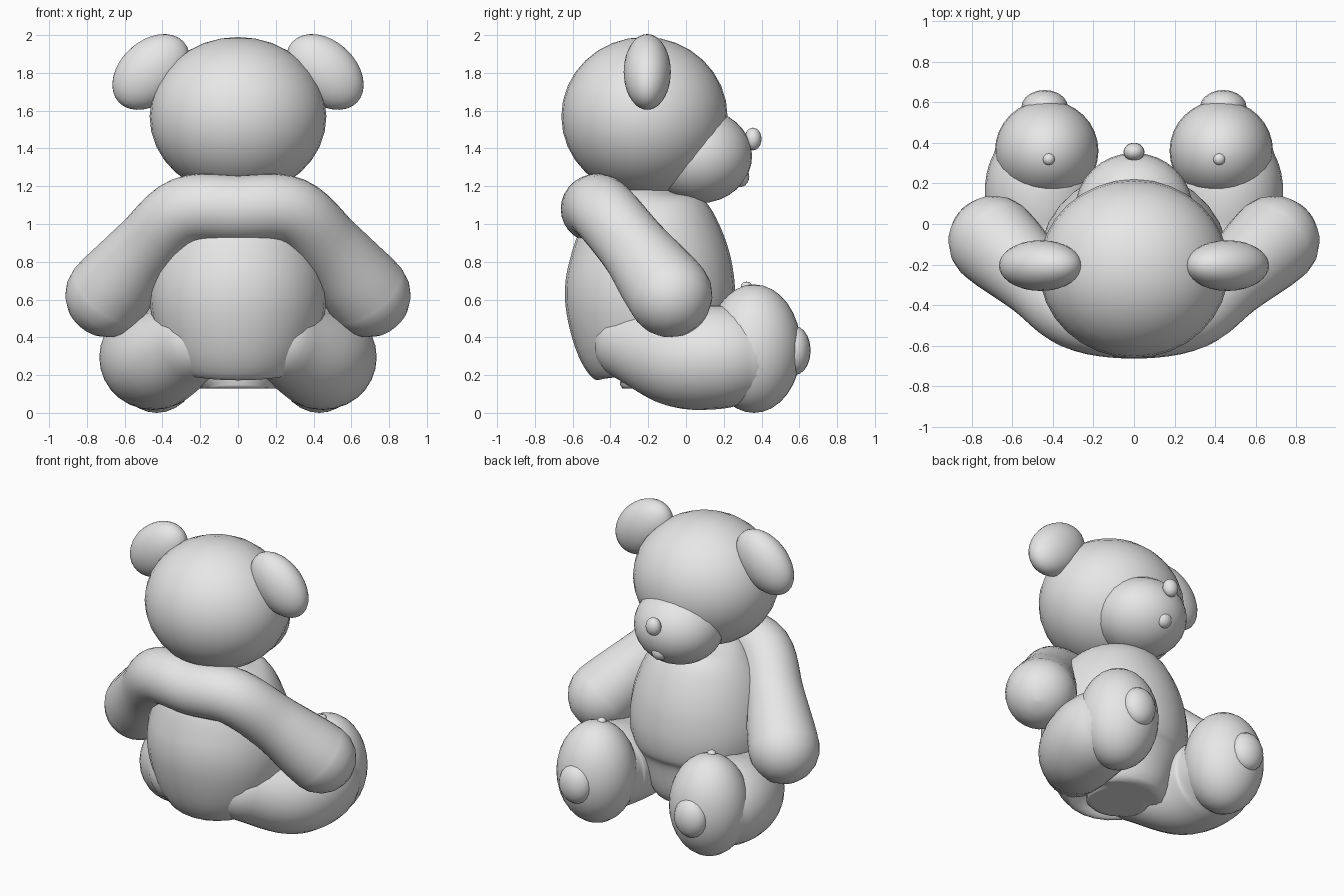
import bpy
import bmesh
import math
from mathutils import Vector

cube = bpy.data.objects.get("Cube")
if cube:
    bpy.data.objects.remove(cube, do_unlink=True)

GREY = (0.8, 0.8, 0.8, 1.0)
plush = bpy.data.materials.new("plush_grey")
plush.use_nodes = True
plush.diffuse_color = GREY
plush.node_tree.nodes["Principled BSDF"].inputs["Base Color"].default_value = GREY


def finish(name, bm):
    """Turn a bmesh into a smooth shaded object."""
    bmesh.ops.recalc_face_normals(bm, faces=bm.faces)
    mesh = bpy.data.meshes.new(name)
    bm.to_mesh(mesh)
    bm.free()
    mesh.materials.append(plush)
    for poly in mesh.polygons:
        poly.use_smooth = True
    obj = bpy.data.objects.new(name, mesh)
    bpy.context.collection.objects.link(obj)
    return obj


def ball(name, centre, radii, tilt=0.0, detail=32):
    """Ellipsoid, tilted about the y axis."""
    bm = bmesh.new()
    bmesh.ops.create_uvsphere(bm, u_segments=detail, v_segments=detail // 2, radius=1)
    obj = finish(name, bm)
    obj.location = centre
    obj.scale = radii
    obj.rotation_euler.y = math.radians(tilt)
    return obj


def spline(points, steps=6):
    """Smooth a list of (x, y, z, radius) points."""
    pts = [Vector(p) for p in points]
    pts = [2 * pts[0] - pts[1]] + pts + [2 * pts[-1] - pts[-2]]
    out = []
    for a, b, c, d in zip(pts, pts[1:], pts[2:], pts[3:]):
        for i in range(steps):
            t = i / steps
            out.append(0.5 * (2 * b + (c - a) * t + (2 * a - 5 * b + 4 * c - d) * t ** 2
                              + (3 * b - a - 3 * c + d) * t ** 3))
    return out + [pts[-2]]


def round_end(tip, before, steps=5):
    """Rings that close a tube with a dome."""
    out = (tip.xyz - before.xyz).normalized()
    rings = []
    for i in range(1, steps + 1):
        a = math.radians(88) * i / steps
        centre = tip.xyz + out * tip.w * math.sin(a)
        rings.append(Vector((*centre, tip.w * math.cos(a))))
    return rings


def tube(name, points, ref, sides=28):
    """Stuffed tube of varying radius along a smooth path."""
    path = spline(points)
    path = round_end(path[0], path[1])[::-1] + path + round_end(path[-1], path[-2])
    bm = bmesh.new()
    rings = []
    for i, p in enumerate(path):
        along = (path[min(i + 1, len(path) - 1)].xyz - path[max(i - 1, 0)].xyz).normalized()
        u = along.cross(Vector(ref)).normalized()
        v = along.cross(u)
        angles = [2 * math.pi * k / sides for k in range(sides)]
        rings.append([bm.verts.new(p.xyz + p.w * (u * math.cos(a) + v * math.sin(a)))
                      for a in angles])
    for r0, r1 in zip(rings, rings[1:]):
        for k in range(sides):
            n = (k + 1) % sides
            bm.faces.new((r0[k], r0[n], r1[n], r1[k]))
    bm.faces.new(rings[0])
    bm.faces.new(rings[-1])
    return finish(name, bm)


# Torso, a little wider than deep
torso = tube("torso", [
    (0, -0.15, 0.16, 0.20), (0, -0.14, 0.22, 0.32), (0, -0.18, 0.40, 0.41),
    (0, -0.19, 0.60, 0.45), (0, -0.19, 0.80, 0.43), (0, -0.20, 1.00, 0.36),
    (0, -0.22, 1.13, 0.25), (0, -0.22, 1.20, 0.12)], (0, 1, 0))
torso.scale.x = 1.04
for v in torso.data.vertices:
    v.co.z = max(v.co.z, 0.13)

# Both arms, one sausage running across the back of the shoulders
half = [(0.28, -0.44, 1.07, 0.18), (0.48, -0.28, 0.88, 0.185),
        (0.62, -0.15, 0.71, 0.215), (0.69, -0.085, 0.625, 0.225)]
other = [(-x, y, z, r) for x, y, z, r in reversed(half)]
tube("arms", other + [(0, -0.485, 1.08, 0.178)] + half, (0, 1, 0))

# Head and face
ball("head", (0, -0.22, 1.57), (0.468, 0.44, 0.42))
ball("muzzle", (0, 0.07, 1.36), (0.29, 0.28, 0.25))
ball("nose", (0, 0.355, 1.45), (0.052, 0.045, 0.06), detail=20)
ball("mouth", (0, 0.285, 1.25), (0.055, 0.05, 0.055), detail=20)

# Paired parts
for side, s in (("left", 1), ("right", -1)):
    ball(side + "_eye", (s * 0.09, 0.165, 1.60), (0.028, 0.025, 0.028), detail=16)
    ball(side + "_ear", (s * 0.46, -0.205, 1.805), (0.235, 0.125, 0.165), tilt=s * 43)
    tube(side + "_leg", [
        (s * 0.24, -0.28, 0.37, 0.21), (s * 0.41, -0.04, 0.29, 0.26),
        (s * 0.46, 0.16, 0.295, 0.275), (s * 0.44, 0.32, 0.30, 0.25)], (0, 0, 1))
    ball(side + "_foot", (s * 0.43, 0.36, 0.34), (0.255, 0.25, 0.34))
    ball(side + "_toe", (s * 0.44, 0.575, 0.33), (0.115, 0.085, 0.13), detail=20)
    ball(side + "_foot_tuft", (s * 0.42, 0.32, 0.67), (0.03, 0.03, 0.025), detail=12)
